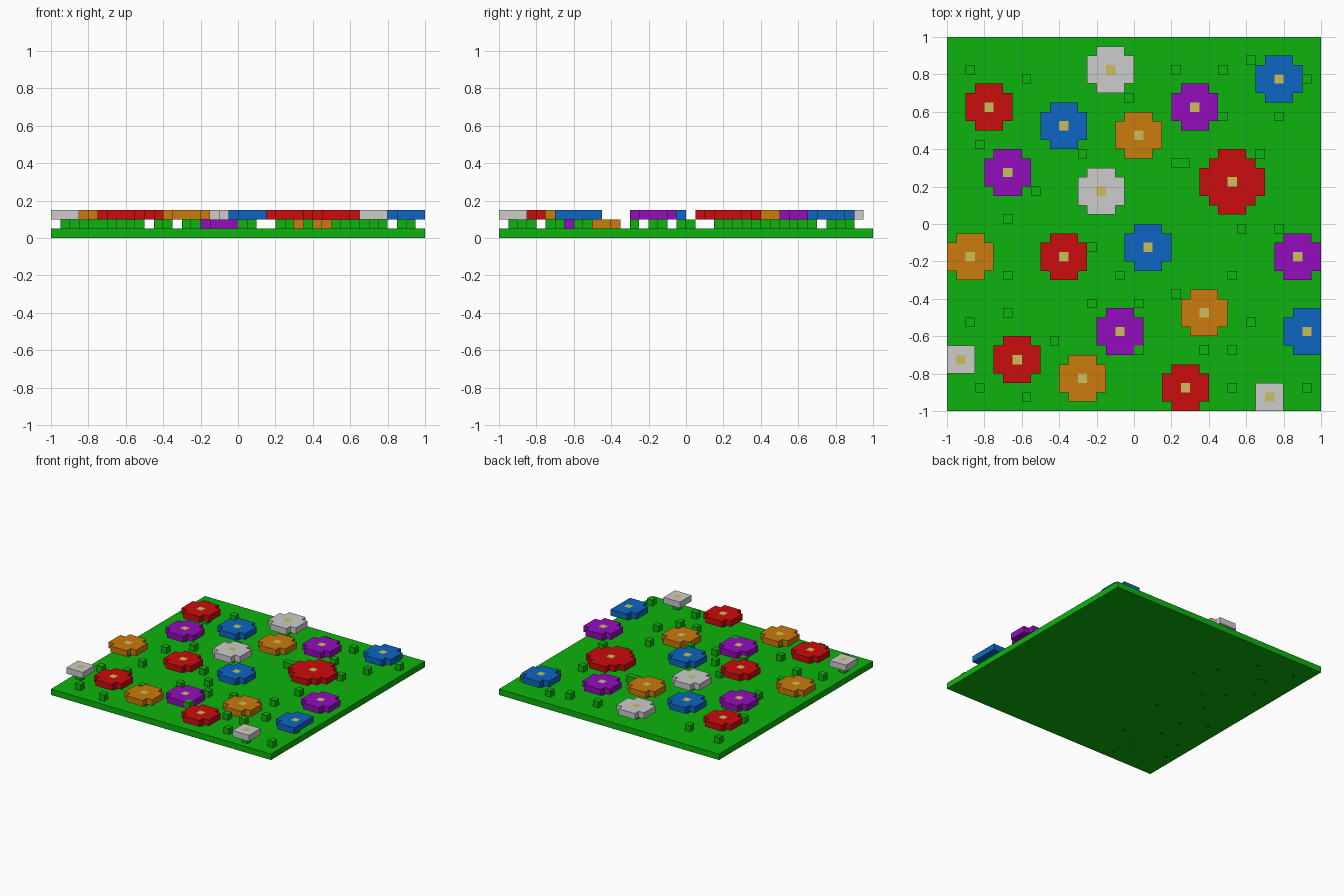
import bpy, bmesh
from mathutils import Vector

if "Cube" in bpy.data.objects:
    bpy.data.objects.remove(bpy.data.objects["Cube"], do_unlink=True)

V = 0.05  # edge length of one block


def material(name, rgb):
    lin = [c / 12.92 if c <= 0.04045 else ((c + 0.055) / 1.055) ** 2.4 for c in rgb]
    m = bpy.data.materials.new(name)
    m.use_nodes = True
    m.diffuse_color = (*lin, 1)
    m.node_tree.nodes["Principled BSDF"].inputs["Base Color"].default_value = (*lin, 1)
    return m


green = material("grass_green", (0.05, 0.70, 0.05))
yellow = material("pollen_yellow", (0.80, 0.75, 0.35))
brown = material("root_brown", (0.42, 0.12, 0.05))
petal = {
    "red": material("petal_red", (0.80, 0.05, 0.05)),
    "blue": material("petal_blue", (0.05, 0.40, 0.76)),
    "purple": material("petal_purple", (0.58, 0.05, 0.74)),
    "orange": material("petal_orange", (0.80, 0.48, 0.05)),
    "white": material("petal_white", (0.80, 0.80, 0.80)),
}


def place(name, mesh, loc):
    ob = bpy.data.objects.new(name, mesh)
    ob.location = loc
    bpy.context.collection.objects.link(ob)
    return ob


def box_mesh(name, size, z0, z1, mat):
    """Box centred on x and y, spanning z0 to z1."""
    bm = bmesh.new()
    bmesh.ops.create_cube(bm, size=1)
    for v in bm.verts:
        v.co = Vector((v.co.x * size, v.co.y * size, z0 + (v.co.z + 0.5) * (z1 - z0)))
    me = bpy.data.meshes.new(name)
    bm.to_mesh(me)
    bm.free()
    me.materials.append(mat)
    return me


def bloom_mesh(name, mat, reach, limit, x_max):
    """Stepped disc one block thick, with a yellow block in the middle."""
    bm = bmesh.new()
    h = V / 2
    span = range(-reach, reach + 1)
    for i in span:
        for j in span:
            if i * i + j * j <= limit and i * V + h < x_max + 0.001:
                corners = ((-h, -h), (h, -h), (h, h), (-h, h))
                bm.faces.new([bm.verts.new((i * V + a, j * V + b, 0)) for a, b in corners])
    bmesh.ops.remove_doubles(bm, verts=bm.verts[:], dist=0.001)
    ret = bmesh.ops.extrude_face_region(bm, geom=bm.faces[:], use_keep_orig=True)
    top = [e for e in ret["geom"] if isinstance(e, bmesh.types.BMVert)]
    bmesh.ops.translate(bm, verts=top, vec=(0, 0, V))
    bmesh.ops.recalc_face_normals(bm, faces=bm.faces[:])
    for f in bm.faces:
        c = f.calc_center_median()
        f.material_index = int(c.z > V * 0.9 and c.xy.length < 0.01)
    me = bpy.data.meshes.new(name)
    bm.to_mesh(me)
    bm.free()
    me.materials.append(mat)
    me.materials.append(yellow)
    return me


# Lawn slab
place("lawn", box_mesh("lawn", 2.0, 0.001, V, green), (0, 0, 0))

# Flowers: colour, centre, reach in blocks, squared radius limit, base height
SMALL, MEDIUM, LARGE = (1, 2), (2, 5), (3, 10)
flowers = [
    ("red", -0.775, 0.625, MEDIUM, 2), ("red", 0.525, 0.225, LARGE, 2),
    ("red", -0.375, -0.175, MEDIUM, 2), ("red", -0.625, -0.725, MEDIUM, 2),
    ("red", 0.275, -0.875, MEDIUM, 2),
    ("blue", -0.375, 0.525, MEDIUM, 2), ("blue", 0.775, 0.775, MEDIUM, 2),
    ("blue", 0.075, -0.125, MEDIUM, 2), ("blue", 0.925, -0.575, MEDIUM, 2),
    ("purple", -0.675, 0.275, MEDIUM, 2), ("purple", 0.325, 0.625, MEDIUM, 2),
    ("purple", 0.875, -0.175, MEDIUM, 2), ("purple", -0.075, -0.575, MEDIUM, 1),
    ("orange", 0.025, 0.475, MEDIUM, 2), ("orange", -0.875, -0.175, MEDIUM, 2),
    ("orange", 0.375, -0.475, MEDIUM, 1), ("orange", -0.275, -0.825, MEDIUM, 2),
    ("white", -0.125, 0.825, MEDIUM, 2), ("white", -0.175, 0.175, MEDIUM, 2),
    ("white", -0.925, -0.725, SMALL, 2), ("white", 0.725, -0.925, SMALL, 2),
]
stem = box_mesh("stem", V, 0, V, green)
for colour, x, y, (reach, limit), level in flowers:
    name = colour + "_flower"
    # Petals are trimmed at the edge of the lawn
    place(name, bloom_mesh(name, petal[colour], reach, limit, 1 - x), (x, y, level * V))
    if level == 2:
        place(colour + "_flower_stem", stem, (x, y, V))

# Grass tufts, as rows of y with their x positions
tufts = {
    0.875: (0.625,), 0.825: (-0.875, 0.225, 0.475), 0.775: (-0.575, 0.925),
    0.675: (-0.025,), 0.625: (-0.725,), 0.575: (0.475, 0.775), 0.425: (-0.825,),
    0.375: (-0.275, 0.675), 0.325: (0.225, 0.275), 0.175: (-0.525,),
    0.025: (-0.675,), -0.025: (0.575, 0.775), -0.125: (-0.225,),
    -0.275: (-0.675, -0.075, 0.525), -0.375: (0.225,), -0.425: (-0.225, 0.025),
    -0.475: (-0.675,), -0.525: (-0.875, 0.625), -0.625: (-0.425,),
    -0.675: (0.025, 0.375, 0.525), -0.875: (-0.825, 0.525, 0.925), -0.925: (-0.575,),
}
tuft = box_mesh("grass_tuft", V, 0, V, green)
for y, xs in tufts.items():
    for x in xs:
        place("grass_tuft", tuft, (x, y, V))

# Root tips showing under the lawn
root = box_mesh("root_tip", 0.02, 0, 0.004, brown)
tips = [(x, y) for y, xs in tufts.items() for x in xs if x < -0.25]
tips += [(x, y) for _, x, y, _, level in flowers if x < -0.35 and level == 2]
for x, y in tips:
    place("root_tip", root, (x, y, 0))
